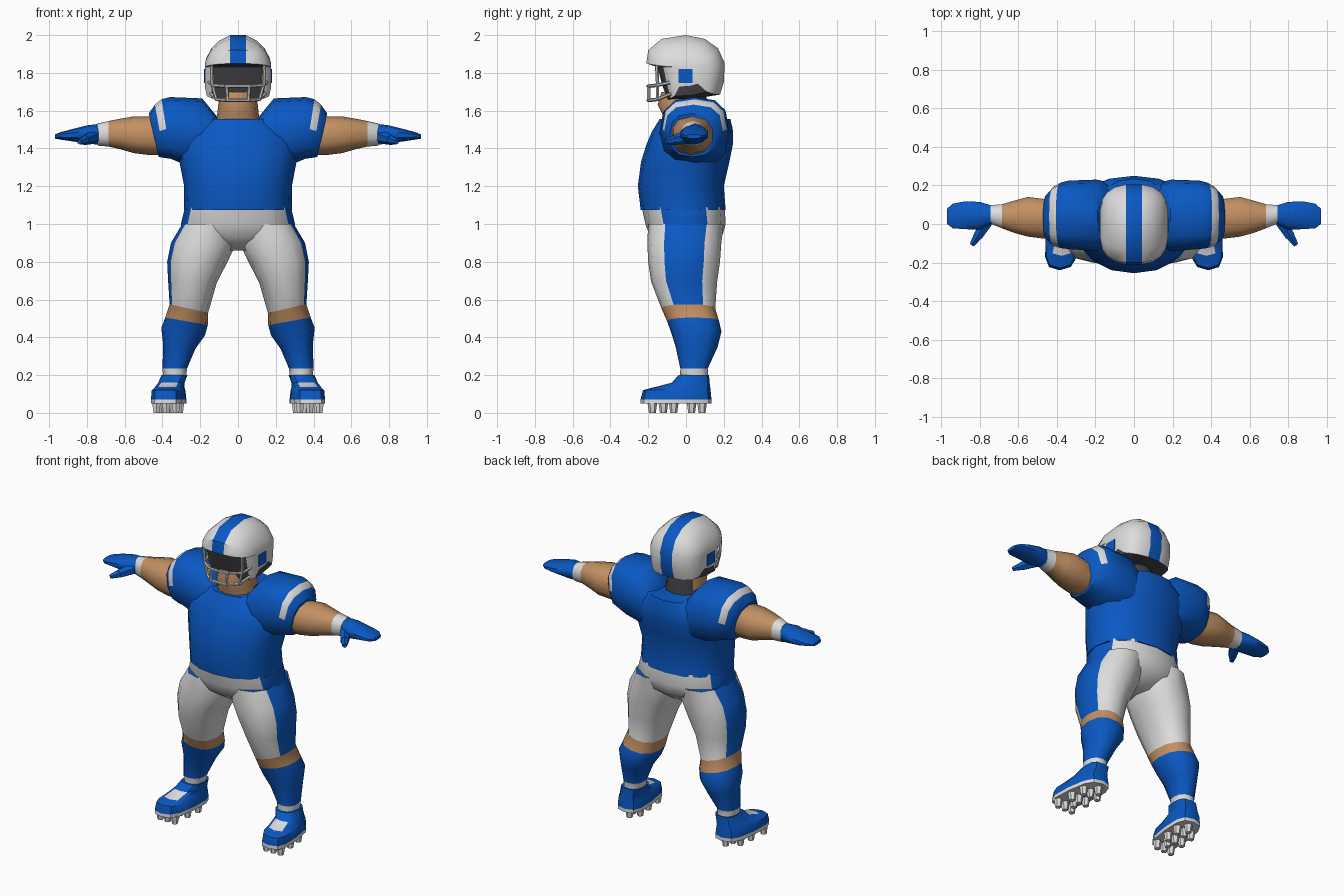
import bpy, bmesh, math
from mathutils import Vector, Matrix

if "Cube" in bpy.data.objects:
    bpy.data.objects.remove(bpy.data.objects["Cube"])

COLOURS = {"blue": (0.003, 0.098, 0.55), "white": (0.72, 0.72, 0.72), "skin": (0.54, 0.28, 0.125),
           "dark_grey": (0.055, 0.055, 0.062), "mask_grey": (0.55, 0.55, 0.55)}
NAMES = list(COLOURS)
BLUE, WHITE, SKIN, DARK, MASK = range(5)
MATS = []
for key, rgb in COLOURS.items():
    m = bpy.data.materials.new(key)
    m.diffuse_color = (*rgb, 1)
    m.use_nodes = True
    m.node_tree.nodes["Principled BSDF"].inputs["Base Color"].default_value = m.diffuse_color
    MATS.append(m)


def finish(name, bm, angle=45):
    bmesh.ops.recalc_face_normals(bm, faces=bm.faces[:])
    me = bpy.data.meshes.new(name)
    bm.to_mesh(me)
    bm.free()
    for m in MATS:
        me.materials.append(m)
    ob = bpy.data.objects.new(name, me)
    bpy.context.collection.objects.link(ob)
    bpy.ops.object.select_all(action='DESELECT')
    ob.select_set(True)
    bpy.context.view_layer.objects.active = ob
    bpy.ops.object.shade_smooth_by_angle(angle=math.radians(angle))
    return ob


def ring(axis, h0, h1, a0, a1, b0, b1, n=12, p=2.3):
    """Superellipse ring; a spans x (axis z) or z (axis x), b spans y, h is tilted along a."""
    pts = []
    for k in range(n):
        t = 2 * math.pi * k / n
        c, s = math.cos(t), math.sin(t)
        c = math.copysign(abs(c) ** (2 / p), c)
        s = math.copysign(abs(s) ** (2 / p), s)
        a = (a0 + a1) / 2 + c * (a1 - a0) / 2
        b = (b0 + b1) / 2 + s * (b1 - b0) / 2
        h = (h0 + h1) / 2 + c * (h1 - h0) / 2
        pts.append(Vector((a, b, h) if axis == 'z' else (h, b, a)))
    return pts


def loft(name, rings, colour, side=1, angle=45):
    """Skin rings; colour(i, k, centre) gives the material of band i, column k."""
    bm = bmesh.new()
    vs = [[bm.verts.new((q.x * side, q.y, q.z)) for q in r] for r in rings]
    n = len(rings[0])
    for i in range(len(vs) - 1):
        for k in range(n):
            j = (k + 1) % n
            f = bm.faces.new((vs[i][k], vs[i][j], vs[i + 1][j], vs[i + 1][k]))
            f.material_index = colour(i, k, f.calc_center_median())
    for i, r in ((0, vs[0]), (len(vs) - 2, vs[-1])):
        f = bm.faces.new(r)
        f.material_index = colour(i, 0, f.calc_center_median())
    return finish(name, bm, angle)


def bars(name, segments, mat, n=6, side=1):
    """Tapered rods given as (start, end, start radius, end radius)."""
    bm = bmesh.new()
    for p, q, r0, r1 in segments:
        p, q = Vector(p), Vector(q)
        p.x *= side
        q.x *= side
        d = q - p
        mx = Matrix.Translation((p + q) / 2) @ d.to_track_quat('Z', 'Y').to_matrix().to_4x4()
        bmesh.ops.create_cone(bm, cap_ends=True, segments=n, radius1=r0, radius2=r1,
                              depth=d.length, matrix=mx)
    for f in bm.faces:
        f.material_index = mat
    return finish(name, bm, 40)


# Jersey body: z, half width, front y, back y
body = [(1.075, .287, -.24, .21), (1.2, .285, -.255, .20), (1.33, .31, -.238, .23),
        (1.42, .325, -.21, .248), (1.49, .30, -.18, .25), (1.555, .20, -.14, .235)]
loft("jersey_body", [ring('z', z, z, -w, w, f, b, 16, 2.2) for z, w, f, b in body], lambda i, k, c: BLUE)

# Hips of the pants, with side stripes
hips = [(1.09, .28, -.235, .205), (1.0, .302, -.215, .21), (.93, .29, -.19, .19), (.86, .10, -.09, .10)]
loft("hips", [ring('z', z, z, -w, w, f, b) for z, w, f, b in hips],
     lambda i, k, c: BLUE if k in (0, 11, 5, 6) and i < 2 else WHITE)

# Neck, dark collar lining at the back
loft("neck", [ring('z', z, z, -w, w, f, b) for z, w, f, b in
              [(1.5, .125, -.12, .13), (1.58, .11, -.125, .12), (1.63, .105, -.15, .12), (1.70, .09, -.13, .10)]],
     lambda i, k, c: DARK if c.y > .03 else SKIN)

# Limbs, mirrored
# shoulder: top x, bottom x, low z, high z, front y, back y
shoulder = [(.10, .10, 1.32, 1.555, -.12, .21), (.19, .20, 1.30, 1.665, -.14, .23),
            (.36, .32, 1.33, 1.672, -.13, .225), (.405, .355, 1.345, 1.66, -.125, .215),
            (.44, .39, 1.35, 1.632, -.115, .195), (.472, .42, 1.355, 1.585, -.085, .155)]
# arm: x, low z, high z, front y, back y
arm = [(.40, 1.365, 1.57, -.075, .13), (.47, 1.365, 1.57, -.08, .135), (.55, 1.375, 1.57, -.07, .145),
       (.62, 1.395, 1.558, -.05, .125), (.685, 1.41, 1.545, -.025, .105), (.745, 1.415, 1.532, 0, .10)]
glove = [(.735, 1.418, 1.53, 0, .097), (.80, 1.428, 1.522, -.032, .118), (.88, 1.438, 1.502, -.03, .12),
         (.94, 1.447, 1.486, -.025, .108), (.97, 1.452, 1.474, 0, .08)]
# leg: inner z, outer z, inner x, outer x, front y, back y
leg = [(1.0, 1.0, .02, .295, -.20, .20), (.90, .90, .008, .355, -.205, .187), (.80, .80, .055, .375, -.20, .18),
       (.69, .70, .112, .37, -.185, .165), (.53, .575, .158, .362, -.13, .155),
       (.465, .505, .160, .385, -.10, .175), (.41, .45, .175, .406, -.08, .188),
       (.34, .36, .225, .396, -.055, .168), (.235, .235, .27, .40, -.03, .115), (.19, .19, .275, .395, -.032, .118)]


def leg_colour(i, k, c):
    if i < 4:
        return BLUE if k in (0, 11) else WHITE
    return SKIN if i == 4 else WHITE if i == 8 else BLUE


# shoe: z, inner x, outer x, front y, back y
shoe = [(.05, .272, .452, -.24, .135), (.072, .272, .452, -.24, .135), (.12, .277, .448, -.228, .13),
        (.137, .285, .435, -.165, .128), (.16, .285, .425, -.075, .125), (.20, .268, .405, -.04, .122)]


def shoe_colour(i, k, c):
    return WHITE if i == 0 or (i == 3 and k in (8, 9)) else BLUE


for side, tag in ((1, "left"), (-1, "right")):
    loft("shoulder_" + tag, [ring('x', xb, xt, z0, z1, f, b, 12, 2.7) for xt, xb, z0, z1, f, b in shoulder],
         lambda i, k, c: WHITE if i == 3 and c.z > 1.5 else BLUE, side)
    loft("arm_" + tag, [ring('x', x, x, z0, z1, f, b, 10) for x, z0, z1, f, b in arm],
         lambda i, k, c: WHITE if i == 4 else SKIN, side)
    loft("glove_" + tag, [ring('x', x, x, z0, z1, f, b, 10) for x, z0, z1, f, b in glove],
         lambda i, k, c: BLUE, side)
    bars("thumb_" + tag, [((.765, .01, 1.46), (.81, -.065, 1.445), .036, .027),
                          ((.805, -.055, 1.446), (.84, -.108, 1.435), .028, .014)], BLUE, 6, side)
    loft("leg_" + tag, [ring('z', z0, z1, a, b, f, r) for z0, z1, a, b, f, r in leg], leg_colour, side)
    rings = [ring('z', z, z, a, b, f, r, 12, 3) for z, a, b, f, r in shoe]
    for r in rings[:-1]:
        for q in r:
            q.x -= .1 * q.y  # toes turned out
    loft("shoe_" + tag, rings, shoe_colour, side, 35)
    cleats = [(x - .1 * y, y) for y in (-.178, -.065, .03) for x in (.31, .362, .414)] + [(.36, -.12), (.345, .085)]
    bars("cleats_" + tag, [((x, y, .056), (x, y, 0), .026, .018) for x, y in cleats], WHITE, 6, side)

# Helmet: yz outline, narrowed per x station (y scale, top scale, bottom scale)
outline = [(-.21, 1.85), (-.2, 1.92), (-.13, 1.98), (0, 2.0), (.1, 1.98), (.17, 1.93), (.205, 1.85),
           (.2, 1.75), (.18, 1.685), (.05, 1.665), (-.1, 1.66), (-.13, 1.75), (-.15, 1.83)]
stations = [(.042, 1, 1, 1), (.1, .93, .83, 1), (.14, .8, .6, .97), (.165, .62, .32, .9), (.176, .35, .12, .6)]
stations = [(-x, a, b, c) for x, a, b, c in reversed(stations)] + stations


def helmet_colour(i, k, c):
    if k in (8, 9) or (k in (10, 11, 12) and abs(c.x) < .13):
        return DARK
    return BLUE if abs(c.x) < .03 and k < 8 else WHITE


loft("helmet", [[Vector((x, y * sy, 1.83 + (z - 1.83) * (st if z > 1.83 else sb))) for y, z in outline]
                for x, sy, st, sb in stations], helmet_colour, 1, 40)

# Ear plates
for s in (1, -1):
    bm = bmesh.new()
    bmesh.ops.create_cube(bm, size=1, matrix=Matrix.Translation((s * .1755, -.003, 1.783))
                          @ Matrix.Diagonal((.009, .076, .074, 1)))
    finish("ear_plate", bm)

# Face mask: half the cage, mirrored
cage = [((0, -.20, 1.73), (.07, -.195, 1.73)), ((.07, -.195, 1.73), (.135, -.15, 1.735)),
        ((.135, -.15, 1.735), (.155, -.08, 1.75)), ((0, -.20, 1.655), (.06, -.195, 1.655)),
        ((.06, -.195, 1.655), (.115, -.15, 1.66)), ((.115, -.15, 1.66), (.145, -.08, 1.69)),
        ((.06, -.197, 1.73), (.055, -.197, 1.655)), ((.135, -.15, 1.735), (.115, -.15, 1.66)),
        ((.135, -.15, 1.735), (.14, -.155, 1.84))]
for s in (1, -1):
    bars("face_mask", [(p, q, .0095, .0095) for p, q in cage], MASK, 6, s)
